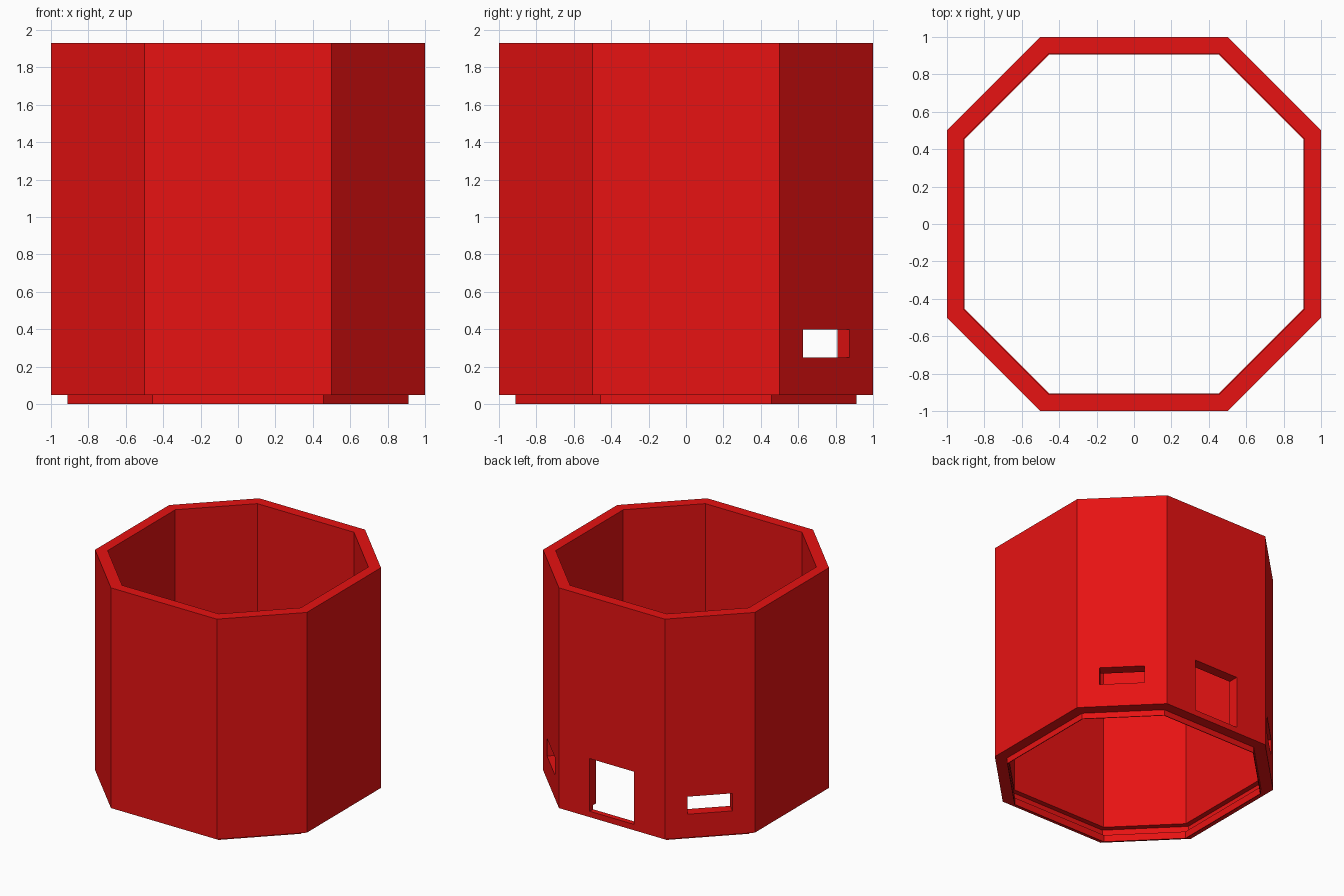
import bpy, bmesh
from math import radians
from mathutils import Matrix

if "Cube" in bpy.data.objects:
    bpy.data.objects.remove(bpy.data.objects["Cube"])

red = bpy.data.materials.new("red")
red.diffuse_color = (0.8, 0.006, 0.006, 1)
red.use_nodes = True
red.node_tree.nodes["Principled BSDF"].inputs["Base Color"].default_value = red.diffuse_color

# Plan of the octagon and wall cross-section (scale of plan, height)
PLAN = [(1, -.5), (1, .5), (.5, 1), (-.5, 1), (-1, .5), (-1, -.5), (-.5, -1), (.5, -1)]
PROFILE = [(1, .05), (1, 1.93), (.912, 1.93), (.912, .135), (.955, .135),
           (.955, .06), (.906, .06), (.906, 0), (.912, 0), (.912, .05)]


def finish(name, bm):
    bmesh.ops.recalc_face_normals(bm, faces=bm.faces)
    mesh = bpy.data.meshes.new(name)
    bm.to_mesh(mesh)
    bm.free()
    mesh.materials.append(red)
    ob = bpy.data.objects.new(name, mesh)
    bpy.context.collection.objects.link(ob)
    return ob


def box(name, size, loc, turn=0):
    bm = bmesh.new()
    m = Matrix.Translation(loc) @ Matrix.Rotation(radians(turn), 4, 'Z') @ Matrix.Diagonal((*size, 1))
    bmesh.ops.create_cube(bm, size=1, matrix=m)
    return finish(name, bm)


# Tower wall: the profile swept round the octagon, with locating lip below
bm = bmesh.new()
rings = [[bm.verts.new((x * s, y * s, z)) for x, y in PLAN] for s, z in PROFILE]
for i, ring in enumerate(rings):
    nxt = rings[(i + 1) % len(rings)]
    for j in range(8):
        k = (j + 1) % 8
        bm.faces.new((ring[j], ring[k], nxt[k], nxt[j]))
tower = finish("tower_wall", bm)

# Doorway in the back wall, windows in both back diagonal walls
cutters = [box("door_cutter", (.42, .4, .45), (0, .96, .325))]
for side in (-1, 1):
    cutters.append(box("window_cutter", (.354, .4, .15), (side * .72, .72, .325), -45 * side))

bpy.context.view_layer.objects.active = tower
for c in cutters:
    mod = tower.modifiers.new("opening", 'BOOLEAN')
    mod.operation = 'DIFFERENCE'
    mod.solver = 'EXACT'
    mod.object = c
    bpy.ops.object.modifier_apply(modifier=mod.name)
    bpy.data.objects.remove(c)
